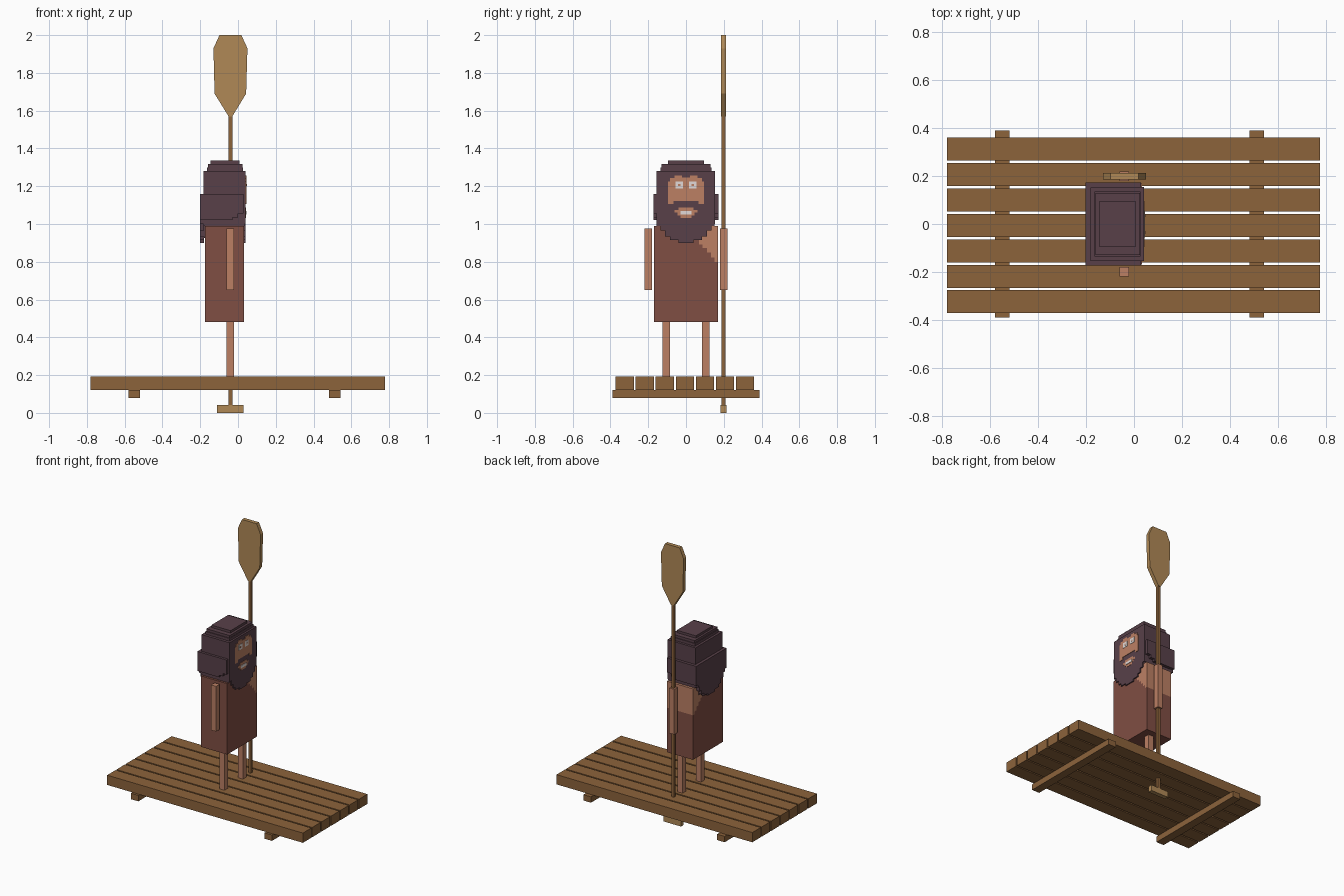
import bpy, bmesh


def colour(name, rgb):
    m = bpy.data.materials.new(name)
    lin = [((c / 255 + 0.055) / 1.055) ** 2.4 for c in rgb]
    m.diffuse_color = (*lin, 1)
    return m


WOOD = colour("plank brown", (140, 99, 59))
TAN = colour("paddle tan", (176, 137, 86))
SKIN = colour("skin", (188, 128, 100))
TUNIC = colour("tunic red brown", (128, 78, 67))
HAIR = colour("dark hair", (88, 64, 73))
WHITE = colour("white", (226, 218, 216))


def prism(name, pts, axis, lo, hi, mat):
    """Extrude a 2D outline along an axis; outline is in the other two axes."""
    def place(p, d):
        return {"x": (d, p[0], p[1]), "y": (p[0], d, p[1]), "z": (p[0], p[1], d)}[axis]
    bm = bmesh.new()
    a = [bm.verts.new(place(p, lo)) for p in pts]
    b = [bm.verts.new(place(p, hi)) for p in pts]
    bm.faces.new(a)
    bm.faces.new(b)
    n = len(pts)
    for i in range(n):
        j = (i + 1) % n
        bm.faces.new((a[i], a[j], b[j], b[i]))
    bmesh.ops.recalc_face_normals(bm, faces=bm.faces)
    me = bpy.data.meshes.new(name)
    bm.to_mesh(me)
    bm.free()
    me.materials.append(mat)
    ob = bpy.data.objects.new(name, me)
    bpy.context.collection.objects.link(ob)
    return ob


def box(name, x, y, z, mat):
    return prism(name, [(x[0], y[0]), (x[1], y[0]), (x[1], y[1]), (x[0], y[1])],
                 "z", z[0], z[1], mat)


def mirrored(half):
    """Complete a right-hand outline with its mirror image."""
    return half + [(-u, v) for u, v in reversed(half)]


# Raft: seven planks on two crossbars
for i in range(-3, 4):
    c = -0.006 + 0.1062 * i
    box("plank", (-0.78, 0.777), (c - 0.048, c + 0.048), (0.122, 0.192), WOOD)
for c in (-0.55, 0.513):
    box("crossbar", (c - 0.03, c + 0.03), (-0.39, 0.39), (0.08, 0.122), WOOD)

# Paddle with a T grip at the bottom
box("paddle_shaft", (-0.05, -0.03), (0.188, 0.209), (0.035, 1.59), WOOD)
box("paddle_grip", (-0.11, 0.03), (0.183, 0.214), (0.0, 0.042), TAN)
prism("paddle_blade", [(-0.05, 1.57), (-0.03, 1.57), (0.043, 1.69), (0.05, 1.93),
                       (0.018, 2.0), (-0.098, 2.0), (-0.13, 1.93), (-0.124, 1.69)],
      "y", 0.185, 0.213, TAN)

# Legs and arms
for s in (-1, 1):
    box("leg", (-0.06, -0.02), (s * 0.105 - 0.02, s * 0.105 + 0.02), (0.19, 0.49), SKIN)
    box("arm", (-0.06, -0.02), (s * 0.2 - 0.02, s * 0.2 + 0.02), (0.65, 0.975), SKIN)

# Tunic cut away in steps over the bare shoulder
steps = [(0.17, 0.80), (0.152, 0.80), (0.152, 0.822), (0.132, 0.822), (0.132, 0.848),
         (0.11, 0.848), (0.11, 0.872), (0.088, 0.872), (0.088, 0.892), (0.07, 0.892),
         (0.07, 0.99)]
prism("tunic", [(-0.17, 0.99), (-0.17, 0.48), (0.17, 0.48)] + steps, "x", -0.175, 0.033, TUNIC)
prism("bare_shoulder", steps + [(0.17, 0.99)], "x", -0.175, 0.033, SKIN)

# Hair: head block and stepped crown
box("head_hair", (-0.182, 0.035), (-0.155, 0.152), (0.99, 1.28), HAIR)
box("crown_lower", (-0.165, 0.027), (-0.135, 0.135), (1.28, 1.30), HAIR)
box("crown_middle", (-0.16, 0.025), (-0.13, 0.13), (1.30, 1.318), HAIR)
box("crown_top", (-0.145, 0.007), (-0.095, 0.095), (1.318, 1.335), HAIR)

# Beard in front and matching hair at the back, both with stepped lower edges
beard = [(0.04, 0.90), (0.04, 0.915), (0.085, 0.915), (0.085, 0.935), (0.11, 0.935),
         (0.11, 0.965), (0.135, 0.965), (0.135, 1.0), (0.154, 1.0)]
prism("beard", mirrored(beard + [(0.154, 1.28)]), "x", 0.02, 0.041, HAIR)
prism("back_hair", mirrored(beard + [(0.154, 1.02), (0.172, 1.02), (0.172, 1.16)]),
      "x", -0.202, -0.18, HAIR)
prism("nape_steps", [(-0.18, 0.925), (-0.172, 0.925), (-0.172, 0.95), (-0.16, 0.95),
                     (-0.16, 0.97), (-0.145, 0.97), (-0.145, 1.0), (-0.18, 1.0)],
      "y", -0.11, 0.11, HAIR)

# Hair bulging over the ears
for s in (-1, 1):
    prism("side_hair", [(-0.202, 1.02), (-0.03, 1.02), (-0.03, 1.035), (0.0, 1.035),
                        (0.0, 1.055), (0.03, 1.055), (0.03, 1.16), (-0.202, 1.16)],
          "y", s * 0.15, s * 0.173, HAIR)

# Face opening with a stepped fringe above and a moustache arch below
prism("face", mirrored([(0.065, 1.123), (0.065, 1.105), (0.095, 1.105), (0.095, 1.225),
                        (0.085, 1.225), (0.085, 1.243), (0.06, 1.243), (0.06, 1.257),
                        (0.02, 1.257), (0.02, 1.245)]), "x", 0.037, 0.044, SKIN)
prism("mouth", mirrored([(0.03, 1.032), (0.03, 1.045), (0.045, 1.045), (0.045, 1.06),
                         (0.06, 1.06), (0.06, 1.075), (0.04, 1.075), (0.04, 1.088)]),
      "x", 0.037, 0.043, SKIN)
box("teeth", (0.04, 0.046), (-0.03, 0.03), (1.05, 1.068), WHITE)

# Eyes with small pupils
for s in (-1, 1):
    c = s * 0.036
    box("eye", (0.04, 0.046), (c - 0.02, c + 0.02), (1.187, 1.225), WHITE)
    box("pupil", (0.042, 0.0475), (c - 0.006, c + 0.006), (1.2, 1.212), SKIN)
